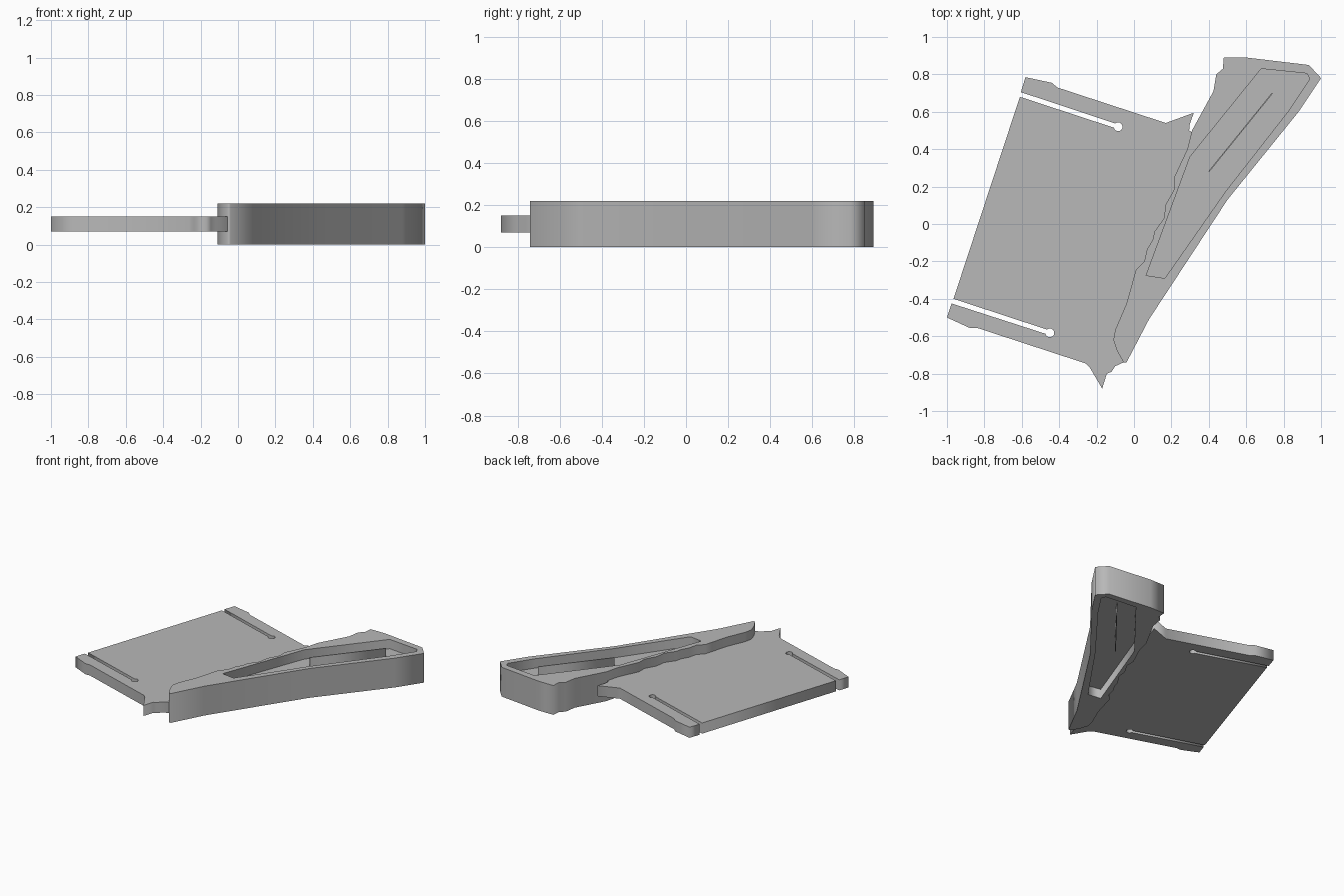
import bpy
import math
from mathutils import Vector

if "Cube" in bpy.data.objects:
    bpy.data.objects.remove(bpy.data.objects["Cube"], do_unlink=True)

HEIGHT = 0.22
PLATE_LOW, PLATE_HIGH = 0.07, 0.15

gray = bpy.data.materials.new("plain gray")
gray.use_nodes = True
color = (0.48, 0.48, 0.48, 1)
gray.diffuse_color = color
gray.node_tree.nodes["Principled BSDF"].inputs["Base Color"].default_value = color


def prism(name, loops, low, high):
    """Extrude flat outlines between two heights; later loops are holes."""
    curve = bpy.data.curves.new(name, "CURVE")
    curve.dimensions = "2D"
    curve.fill_mode = "BOTH"
    curve.extrude = (high - low) / 2
    for loop in loops:
        spline = curve.splines.new("POLY")
        spline.points.add(len(loop) - 1)
        for point, (x, y) in zip(spline.points, loop):
            point.co = (x, y, 0, 1)
        spline.use_cyclic_u = True
    obj = bpy.data.objects.new(name, curve)
    obj.location.z = (low + high) / 2
    bpy.context.collection.objects.link(obj)
    bpy.ops.object.select_all(action="DESELECT")
    obj.select_set(True)
    bpy.context.view_layer.objects.active = obj
    bpy.ops.object.convert(target="MESH")
    obj = bpy.context.object
    obj.data.materials.clear()
    obj.data.materials.append(gray)
    return obj


def slot(start, end, center, radius=0.024):
    """Outline of a narrow slot with a round inner end, from edge to edge."""
    start, end, center = Vector(start), Vector(end), Vector(center)
    inward = center - (start + end) / 2
    base = math.atan2(inward.y, inward.x)
    arc = [center + radius * Vector((math.cos(base + math.radians(a)),
                                     math.sin(base + math.radians(a))))
           for a in range(-150, 151, 30)]
    return [tuple(p) for p in [start] + arc + [end]]


# Thick grip with a pocket through it
straight_edge = [(-0.04, -0.74), (0.08, -0.51), (0.50, 0.13), (0.88, 0.60),
                 (1.0, 0.78), (0.935, 0.85), (0.60, 0.89), (0.48, 0.89),
                 (0.475, 0.83), (0.44, 0.80), (0.425, 0.71), (0.31, 0.50)]
wavy_edge = [(0.285, 0.40), (0.215, 0.25), (0.215, 0.185), (0.17, 0.105),
             (0.16, 0.03), (0.11, -0.04), (0.10, -0.085), (0.07, -0.135),
             (0.055, -0.20), (0.01, -0.245), (-0.005, -0.30), (-0.04, -0.425),
             (-0.10, -0.565), (-0.11, -0.62), (-0.09, -0.68), (-0.055, -0.74)]
pocket = [(0.68, 0.83), (0.925, 0.805), (0.94, 0.775), (0.83, 0.61),
          (0.49, 0.175), (0.165, -0.29), (0.065, -0.275), (0.30, 0.36)]
prism("grip", [straight_edge + wavy_edge, pocket], 0, HEIGHT)

# Floor in the middle of the pocket, tucked slightly into the grip walls
middle = sum((Vector(p) for p in pocket), Vector((0, 0))) / len(pocket)
floor = [tuple(middle + (Vector(p) - middle) * 1.03) for p in pocket]
prism("pocket_floor", [floor], PLATE_LOW, PLATE_HIGH)

# Thin rib standing along the pocket
a, b = Vector((0.40, 0.28)), Vector((0.74, 0.70))
side = (b - a).orthogonal().normalized() * 0.003
prism("pocket_rib", [[a - side, b - side, b + side, a + side]], 0, HEIGHT)

# Thin plate, walked anticlockwise: upper edge, slotted left edge, lower edge
upper = [(0.31, 0.49), (0.295, 0.50), (0.297, 0.53), (0.32, 0.595),
         (0.17, 0.54), (-0.41, 0.73), (-0.44, 0.755), (-0.58, 0.785)]
upper_slot = slot((-0.605, 0.705), (-0.61, 0.68), (-0.085, 0.52))
lower_slot = slot((-0.965, -0.40), (-0.975, -0.425), (-0.45, -0.582))
lower = [(-1.0, -0.50), (-0.88, -0.555), (-0.84, -0.555), (-0.26, -0.745),
         (-0.235, -0.77), (-0.17, -0.88), (-0.145, -0.80), (-0.12, -0.79),
         (-0.10, -0.76), (-0.045, -0.735)]
buried = [(0.0, -0.55), (0.06, -0.30), (0.30, 0.36)]


def split(points):
    """Slot outline ordered to follow the anticlockwise walk."""
    return [points[0]] + points[-2:0:-1] + [points[-1]]


prism("plate", [upper + split(upper_slot) + split(lower_slot) + lower + buried],
      PLATE_LOW, PLATE_HIGH)
